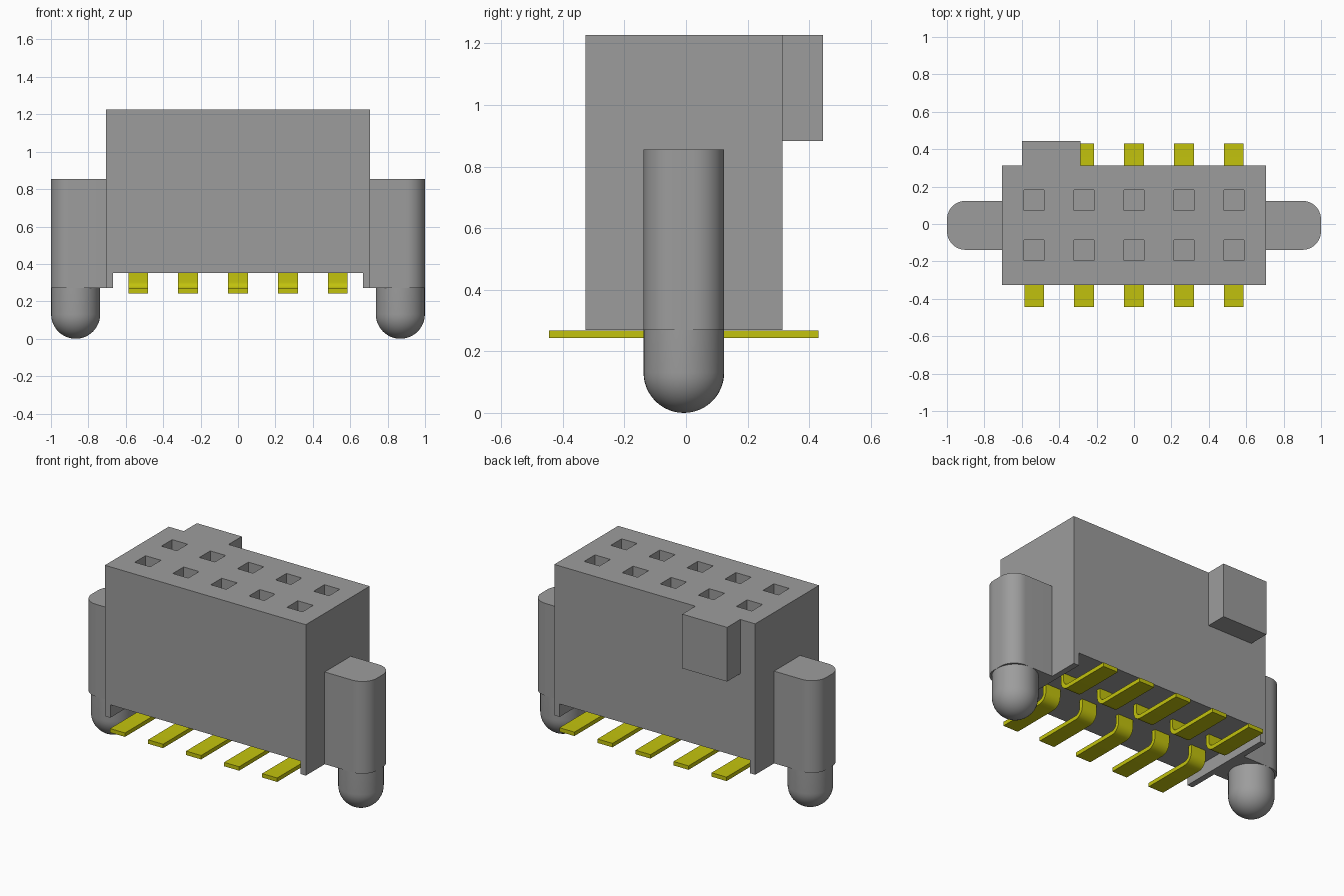
import bpy, bmesh, math
from mathutils import Vector

cube = bpy.data.objects.get("Cube")
if cube:
    bpy.data.objects.remove(cube, do_unlink=True)

YC = -0.007                                   # centre line of the housing in y
PITCH = 0.267
COLUMNS = [i * PITCH for i in range(-2, 3)]


def make_material(name, rgb):
    m = bpy.data.materials.new(name)
    m.use_nodes = True
    col = (*rgb, 1.0)
    m.diffuse_color = col
    bsdf = next(n for n in m.node_tree.nodes if n.type == 'BSDF_PRINCIPLED')
    bsdf.inputs["Base Color"].default_value = col
    return m


GREY = make_material("grey plastic", (0.335, 0.335, 0.335))
YELLOW = make_material("yellow metal", (0.54, 0.54, 0.004))


def finish(name, bm, mat, smooth=False):
    bmesh.ops.recalc_face_normals(bm, faces=bm.faces[:])
    me = bpy.data.meshes.new(name)
    bm.to_mesh(me)
    bm.free()
    me.materials.append(mat)
    ob = bpy.data.objects.new(name, me)
    bpy.context.collection.objects.link(ob)
    if smooth:
        bpy.ops.object.select_all(action='DESELECT')
        bpy.context.view_layer.objects.active = ob
        ob.select_set(True)
        bpy.ops.object.shade_smooth_by_angle(angle=math.radians(35))
    return ob


def add_box(bm, lo, hi):
    verts = bmesh.ops.create_cube(bm, size=1)["verts"]
    for v in verts:
        v.co = Vector([lo[i] + (v.co[i] + 0.5) * (hi[i] - lo[i]) for i in range(3)])


def add_prism(bm, points, offset):
    face = bm.faces.new([bm.verts.new(p) for p in points])
    out = bmesh.ops.extrude_face_region(bm, geom=[face])["geom"]
    bmesh.ops.translate(bm, vec=offset, verts=[g for g in out if isinstance(g, bmesh.types.BMVert)])


def arc(cx, cy, r, a0, a1, n):
    return [(cx + r * math.cos(math.radians(a0 + (a1 - a0) * i / n)),
             cy + r * math.sin(math.radians(a0 + (a1 - a0) * i / n))) for i in range(n + 1)]


def boolean(target, tool, operation):
    tool.hide_render = True
    mod = target.modifiers.new(operation.lower(), 'BOOLEAN')
    mod.operation = operation
    mod.solver = 'EXACT'
    mod.object = tool
    bpy.ops.object.select_all(action='DESELECT')
    bpy.context.view_layer.objects.active = target
    target.select_set(True)
    bpy.ops.object.modifier_apply(modifier=mod.name)
    bpy.data.objects.remove(tool, do_unlink=True)


# Housing with the polarising key on the back
bm = bmesh.new()
add_box(bm, (-0.705, YC - 0.32, 0.27), (0.705, YC + 0.32, 1.227))
housing = finish("housing", bm, GREY)
bm = bmesh.new()
add_box(bm, (-0.6, YC + 0.2, 0.883), (-0.285, 0.445, 1.227))
boolean(housing, finish("key", bm, GREY), 'UNION')

# Underside channel between the end walls, and two rows of square sockets
bm = bmesh.new()
add_box(bm, (-0.667, -0.6, 0.1), (0.667, 0.6, 0.352))
for x in COLUMNS:
    for s in (-1, 1):
        y = YC + s * 0.1335
        add_box(bm, (x - 0.054, y - 0.054, 0.85), (x + 0.054, y + 0.054, 1.4))
boolean(housing, finish("cutter", bm, GREY), 'DIFFERENCE')

# End lugs with rounded outer corners, each over a domed locating peg
for side, label in ((1, "left"), (-1, "right")):
    w, r = 0.131, 0.1
    outline = [(0.69, -w)] + arc(1 - r, -w + r, r, -90, 0, 12) + arc(1 - r, w - r, r, 0, 90, 12) + [(0.69, w)]
    bm = bmesh.new()
    add_prism(bm, [(side * x, YC + y, 0.27) for x, y in outline], (0, 0, 0.585))
    finish(label + "_lug", bm, GREY, True)

    bm = bmesh.new()
    profile = [(0, 0.29), (w, 0.29)] + arc(0, w, w, 0, -90, 12)
    verts = [bm.verts.new((side * 0.868 + px, YC, pz)) for px, pz in profile]
    edges = [bm.edges.new(pair) for pair in zip(verts, verts[1:])]
    bmesh.ops.spin(bm, geom=verts + edges, cent=(side * 0.868, YC, 0), axis=(0, 0, 1),
                   angle=math.tau, steps=40)
    bmesh.ops.remove_doubles(bm, verts=bm.verts[:], dist=0.0005)
    finish(label + "_peg", bm, GREY, True)

# Bent contact legs: flat foot, rounded bend, upright into the housing
T, INNER, Z0, R = 0.025, 0.065, 0.243, 0.06
leg = [(0.438, Z0)] + arc(INNER + R, Z0 + R, R, 270, 180, 8) + [(INNER, 0.37), (INNER + T, 0.37)]
leg += arc(INNER + R, Z0 + R, R - T, 180, 270, 8) + [(0.438, Z0 + T)]
for s, label in ((-1, "front"), (1, "back")):
    for n, x in enumerate(COLUMNS, 1):
        bm = bmesh.new()
        add_prism(bm, [(x - 0.0525, YC + s * y, z) for y, z in leg], (0.105, 0, 0))
        finish(f"{label}_contact_{n}", bm, YELLOW, True)
